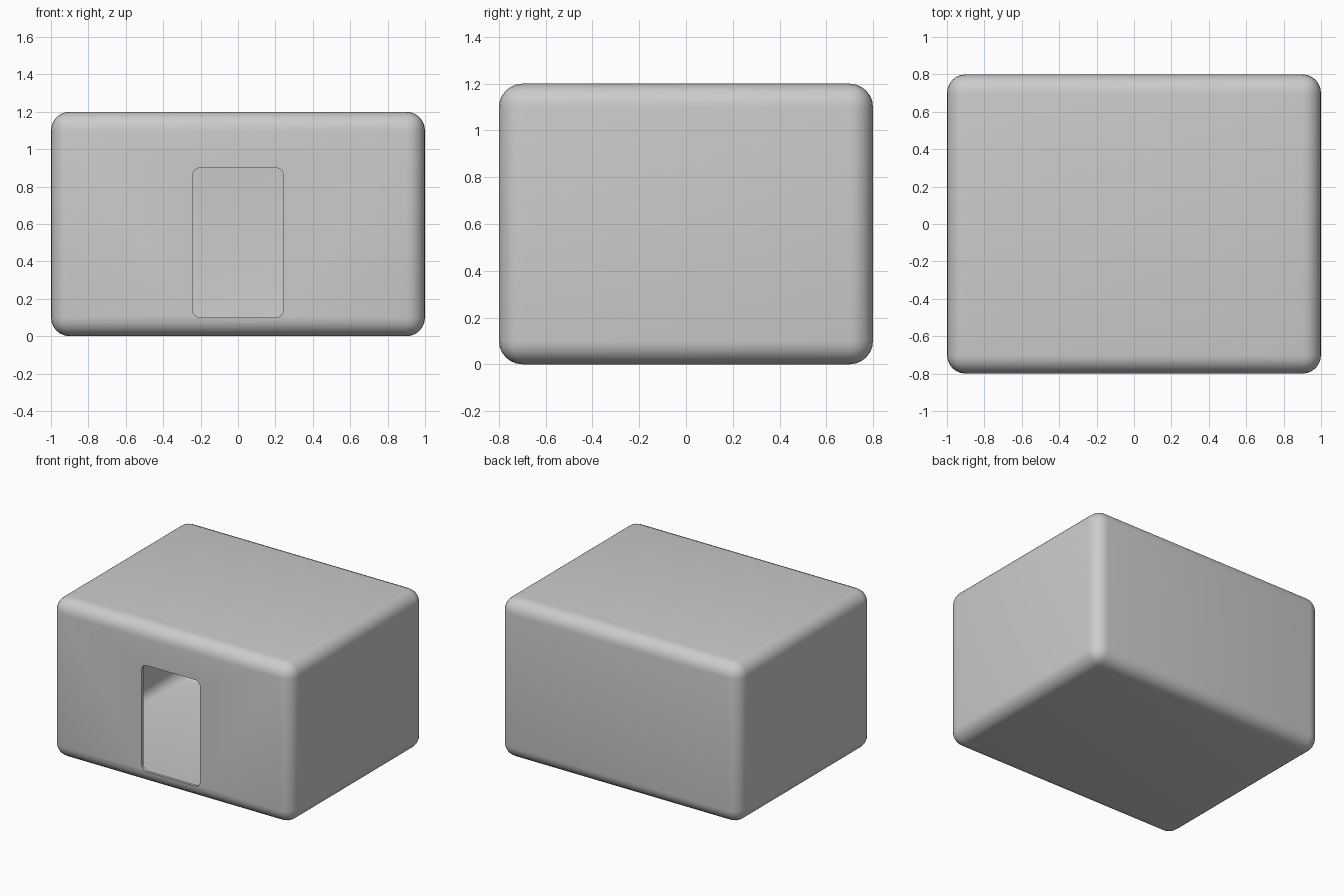
import bpy, bmesh
from math import radians
from mathutils import Vector

if "Cube" in bpy.data.objects:
    bpy.data.objects.remove(bpy.data.objects["Cube"])


def rounded_box(name, lo, hi, radius, axis=None, segments=6):
    """Box between two corners; rounds all edges, or only those along one axis."""
    lo, hi = Vector(lo), Vector(hi)
    bm = bmesh.new()
    bmesh.ops.create_cube(bm, size=1)
    for v in bm.verts:
        v.co = Vector((c + 0.5) * (b - a) + a for c, a, b in zip(v.co, lo, hi))

    def picked(e):
        d = e.verts[1].co - e.verts[0].co
        return axis is None or abs(d[axis]) > 1e-4

    bmesh.ops.bevel(bm, geom=[e for e in bm.edges if picked(e)], offset=radius,
                    segments=segments, profile=0.5, affect='EDGES')
    bmesh.ops.recalc_face_normals(bm, faces=bm.faces[:])
    mesh = bpy.data.meshes.new(name)
    bm.to_mesh(mesh)
    bm.free()
    obj = bpy.data.objects.new(name, mesh)
    bpy.context.collection.objects.link(obj)
    return obj


# Outer shell, hollow room and doorway opening
WALL = 0.02
shell = rounded_box("house_shell", (-1, -0.8, 0), (1, 0.8, 1.2), 0.1)
room = rounded_box("room_cutter", (-1 + WALL, -0.8 + WALL, WALL),
                   (1 - WALL, 0.8 - WALL, 1.2 - WALL), 0.1 - WALL)
door = rounded_box("doorway_cutter", (-0.243, -1.0, 0.1), (0.243, -0.5, 0.9),
                   0.04, axis=1)

bpy.context.view_layer.objects.active = shell
shell.select_set(True)
for cutter in (room, door):
    cutter.hide_render = True
    mod = shell.modifiers.new(cutter.name, 'BOOLEAN')
    mod.operation = 'DIFFERENCE'
    mod.solver = 'EXACT'
    mod.object = cutter
    bpy.ops.object.modifier_apply(modifier=mod.name)
for cutter in (room, door):
    bpy.data.objects.remove(cutter)

# Smooth rounded edges, crisp doorway rim
bpy.ops.object.shade_smooth_by_angle(angle=radians(35))
